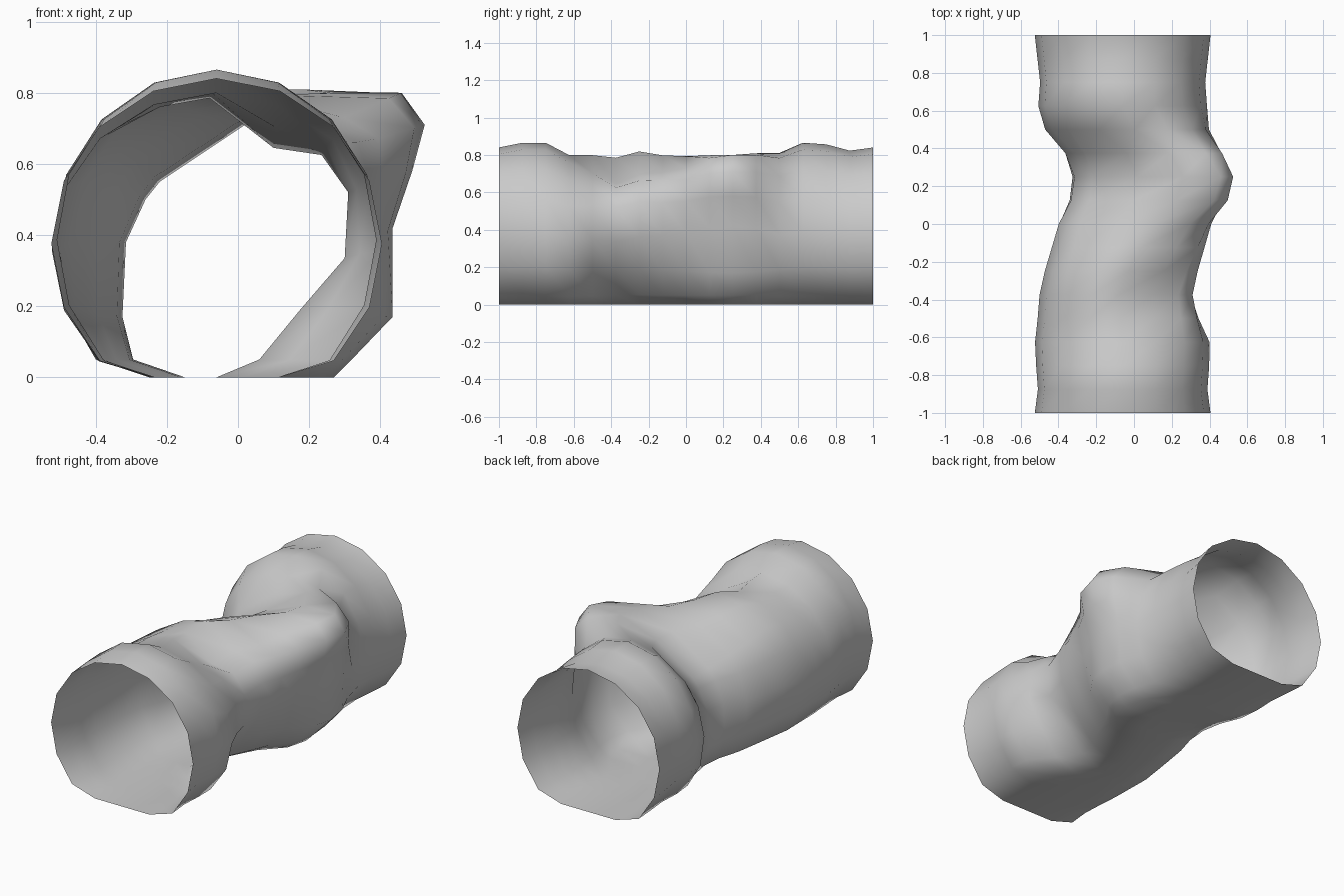
import bpy
import bmesh
from math import sin, cos, pi
from mathutils import Vector

cube = bpy.data.objects.get("Cube")
if cube:
    bpy.data.objects.remove(cube, do_unlink=True)

SIDES = 16
CENTRE = Vector((-0.06, 0.375))
RADIUS = 0.465


def make_material(name, colour):
    material = bpy.data.materials.new(name)
    material.use_nodes = True
    material.diffuse_color = colour
    material.node_tree.nodes["Principled BSDF"].inputs["Base Color"].default_value = colour
    return material


def round_section():
    """Round tunnel section with a level floor, clockwise from the crown."""
    points = []
    for i in range(SIDES):
        angle = 2 * pi * i / SIDES
        x = CENTRE.x + RADIUS * sin(angle)
        z = max(0, CENTRE.y + RADIUS * cos(angle))
        points.append(Vector((x, z)))
    return points


# Section squeezed on its left side, clockwise from the crown
pinched_section = [Vector(p) for p in (
    (-.08, .785), (.1, .645), (.235, .625), (.31, .52),
    (.3, .335), (.175, .19), (.06, .05), (-.06, 0),
    (-.15, 0), (-.25, 0), (-.4, .05), (-.48, .19),
    (-.5, .36), (-.46, .54), (-.37, .68), (-.22, .76))]

# Section leaning out to the upper left, clockwise from the crown
leaning_section = [Vector(p) for p in (
    (.26, .8), (.46, .8), (.525, .71), (.49, .58),
    (.435, .42), (.435, .17), (.32, .05), (.27, 0),
    (.06, 0), (-.15, 0), (-.295, .05), (-.325, .17),
    (-.315, .38), (-.26, .5), (-.22, .55), (.02, .71))]

# Evenly spaced rings from front to back: pinch, lean, width, height
rings = (
    (0, 0, 1, 1), (0, 0, .965, 1.03), (0, 0, .985, 1.03),
    (.05, 0, 1, .955), (.6, 0, 1, .99), (1, 0, 1, 1),
    (.85, .15, 1, 1.04), (.65, .35, 1, 1.01), (.45, .55, 1, 1),
    (.1, .9, 1, 1), (0, 1, 1, 1), (0, .77, 1, 1),
    (0, .2, .97, .975), (0, 0, .96, 1.03), (0, 0, .94, 1.02),
    (0, 0, .97, .98), (0, 0, 1, 1))


def blend_ring(pinch, lean, width, height):
    """Mix the three sections, then scale the result about the tunnel axis."""
    points = []
    for plain, pinched, leaning in zip(round_section(), pinched_section, leaning_section):
        point = plain * (1 - pinch - lean) + pinched * pinch + leaning * lean
        x = CENTRE.x + (point.x - CENTRE.x) * width
        points.append((x, point.y * height))
    return points


# Tunnel shell, open at both ends
bm = bmesh.new()
loops = []
for i, ring in enumerate(rings):
    y = 2 * i / (len(rings) - 1) - 1
    loops.append([bm.verts.new((x, y, z)) for x, z in blend_ring(*ring)])

for front, back in zip(loops, loops[1:]):
    for i in range(SIDES):
        j = (i + 1) % SIDES
        face = bm.faces.new((front[i], back[i], back[j], front[j]))
        face.smooth = True
bm.normal_update()

mesh = bpy.data.meshes.new("tunnel_shell")
bm.to_mesh(mesh)
bm.free()
mesh.materials.append(make_material("light grey", (0.6, 0.6, 0.6, 1)))
tunnel = bpy.data.objects.new("tunnel_shell", mesh)
bpy.context.collection.objects.link(tunnel)
